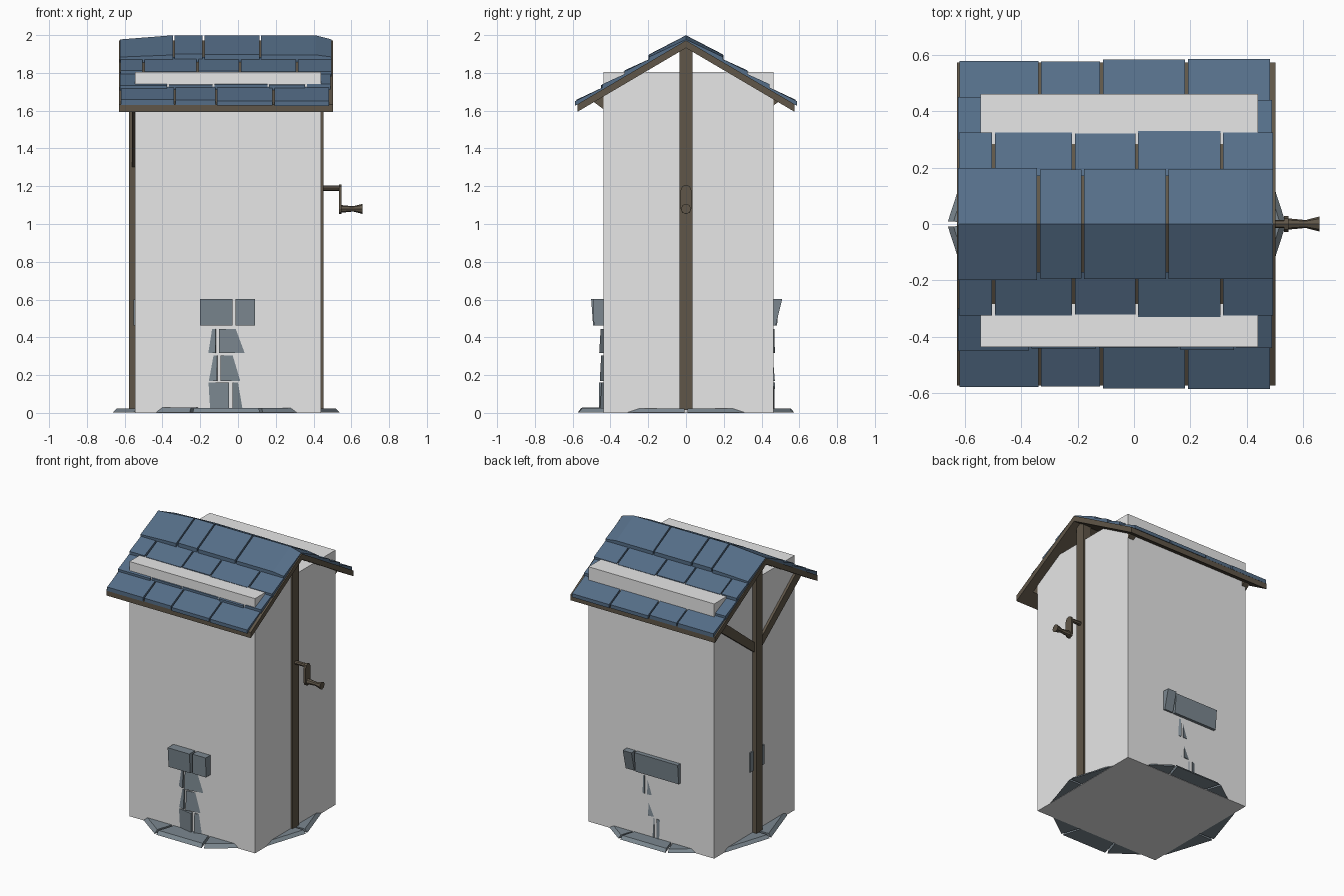
import bpy, bmesh, math, random
from mathutils import Vector

if "Cube" in bpy.data.objects:
    bpy.data.objects.remove(bpy.data.objects["Cube"])

random.seed(4)
CX = -0.062  # centre line of the well


def material(name, rgb):
    m = bpy.data.materials.new(name)
    m.diffuse_color = (*rgb, 1)
    m.use_nodes = True
    m.node_tree.nodes["Principled BSDF"].inputs["Base Color"].default_value = m.diffuse_color
    return m


SLATE = material("blue slate", (0.09, 0.155, 0.245))
WOOD = material("brown wood", (0.115, 0.093, 0.065))
STONE = material("grey stone", (0.20, 0.245, 0.28))
PALE = material("pale grey", (0.8, 0.8, 0.8))


def hexa(bm, pts):
    """Eight corners: four below, then the four above them."""
    v = [bm.verts.new(p) for p in pts]
    for f in ((3, 2, 1, 0), (4, 5, 6, 7), (0, 1, 5, 4), (1, 2, 6, 5), (2, 3, 7, 6), (3, 0, 4, 7)):
        bm.faces.new([v[i] for i in f])


def box(bm, x0, x1, y0, y1, z0, z1):
    hexa(bm, [(x, y, z) for z in (z0, z1) for x, y in ((x0, y0), (x1, y0), (x1, y1), (x0, y1))])


def rod(bm, x0, x1, z, r0, r1, sides=6):
    """Tapered bar along x."""
    rings = [[bm.verts.new((x, r * math.cos(2 * math.pi * i / sides), z + r * math.sin(2 * math.pi * i / sides)))
              for i in range(sides)] for x, r in ((x0, r0), (x1, r1))]
    bm.faces.new(rings[0])
    bm.faces.new(rings[1])
    for i in range(sides):
        j = (i + 1) % sides
        bm.faces.new((rings[0][i], rings[0][j], rings[1][j], rings[1][i]))


def wedge(bm, a0, a1, r0, r1, z0, z1, top=0.0):
    """Straight-sided block of a stone ring."""
    def p(a, r, z):
        return (CX + r * math.cos(a), r * math.sin(a), z)
    hexa(bm, [p(a, r + (d if r == r1 else 0), z) for z, d in ((z0, 0), (z1, top))
              for a, r in ((a0, r0), (a0, r1), (a1, r1), (a1, r0))])


def finish(bm, name, mat):
    bmesh.ops.recalc_face_normals(bm, faces=bm.faces)
    me = bpy.data.meshes.new(name)
    bm.to_mesh(me)
    bm.free()
    me.materials.append(mat)
    ob = bpy.data.objects.new(name, me)
    bpy.context.collection.objects.link(ob)
    return ob


# Large plain box enclosing the well
bm = bmesh.new()
box(bm, -0.545, 0.44, -0.438, 0.463, 0.0, 1.805)
finish(bm, "enclosing_box", PALE)

# Ten-sided ring of ground slabs
bm = bmesh.new()
for i in range(10):
    a0, a1 = math.radians(36 * i + 0.8), math.radians(36 * i + 35.2)
    wedge(bm, a0, a1, 0.38, 0.6, 0.002, 0.022 + 0.006 * random.random(), -0.02)
finish(bm, "ground_slabs", STONE)

# Lower courses of the stone wall
bm = bmesh.new()
for z0, z1, joint, r in ((0.02, 0.16, 273, 0.452), (0.17, 0.305, 265, 0.453), (0.318, 0.445, 264, 0.456)):
    for i in range(12):
        a0, a1 = math.radians(joint + 30 * i + 1.2), math.radians(joint + 30 * i + 28.8)
        grow = 0.012 if math.sin((a0 + a1) / 2) > 0 else 0
        wedge(bm, a0, a1, 0.34, r + grow + random.uniform(0, 0.008), z0, z1, random.uniform(-0.012, 0.004))
finish(bm, "wall_stones", STONE)

# Rim of the wall, with the blocks that stand out front, back and left
bm = bmesh.new()
for i in range(12):
    wedge(bm, math.radians(30 * i + 1), math.radians(30 * i + 29), 0.34, 0.43, 0.462, 0.6)
for x0, x1, y, out in ((-0.2, -0.03, -0.492, -0.01), (-0.014, 0.09, -0.488, -0.003),
                       (-0.28, 0.06, 0.482, 0.012), (0.072, 0.14, 0.475, 0.034)):
    s = math.copysign(0.38, y)
    hexa(bm, [(x0, s, 0.463), (x1, s, 0.463), (x1, y, 0.463), (x0, y, 0.463),
              (x0, s, 0.602), (x1, s, 0.602), (x1, y + out, 0.602), (x0, y + out, 0.602)])
box(bm, -0.553, -0.45, -0.09, 0.07, 0.463, 0.6)
finish(bm, "rim_stones", STONE)

# Posts and diagonal braces at both ends
posts, braces = bmesh.new(), bmesh.new()
for side in (-1, 1):
    xs = sorted((CX + side * 0.452, CX + side * 0.515))
    box(posts, *xs, -0.034, 0.034, 0.015, 1.945)
    x0, x1 = sorted((CX + side * 0.455, CX + side * 0.5))
    for s in (-1, 1):
        hexa(braces, [(x, s * y, z) for x in (x0, x1)
                      for y, z in ((0.03, 1.30), (0.5, 1.655), (0.43, 1.685), (0.03, 1.37))])
finish(posts, "posts", WOOD)
finish(braces, "braces", WOOD)


# Wooden roof boards
def roof(y):
    return 1.972 - 0.588 * abs(y)


bm = bmesh.new()
profile = [(0, roof(0)), (0.575, roof(0.575)), (0.575, roof(0.575) - 0.04), (0, roof(0) - 0.04),
           (-0.575, roof(0.575) - 0.04), (-0.575, roof(0.575))]
ends = [[bm.verts.new((x, y, z)) for y, z in profile] for x in (-0.63, 0.503)]
for e in ends:
    bm.faces.new((e[0], e[1], e[2], e[3]))
    bm.faces.new((e[0], e[3], e[4], e[5]))
for i in range(6):
    j = (i + 1) % 6
    bm.faces.new((ends[0][i], ends[0][j], ends[1][j], ends[1][i]))
finish(bm, "roof_boards", WOOD)

# Overlapping slate rows: upper edge, lower edge, upper lift, lower lift, joints
ROWS = (
    (0.0, 0.195, 0.027, 0.038, (-0.63, -0.34, -0.182, 0.118, 0.41, 0.5)),
    (0.17, 0.328, 0.012, 0.03, (-0.628, -0.5, -0.215, 0.01, 0.312, 0.5)),
    (0.30, 0.447, 0.010, 0.028, (-0.63, -0.37, -0.13, 0.16, 0.36, 0.495)),
    (0.42, 0.583, 0.008, 0.024, (-0.625, -0.335, -0.115, 0.187, 0.488)),
)
bm = bmesh.new()
for row, (ya, yb, la, lb, joints) in enumerate(ROWS):
    for i, (xa, xb) in enumerate(zip(joints, joints[1:])):
        whole = row == 0 and i >= 3
        x0, x1 = xa + (0 if whole and i == 4 else 0.005), xb - (0 if whole and i == 3 else 0.005)
        dy, dz = random.uniform(-0.006, 0.004), random.uniform(-0.003, 0.003)
        if whole:
            dy = dz = 0
        # the ridge dips toward both ends
        drop = [0.022 if row == 0 and (x < -0.6 or x > 0.45) else 0 for x in (x0, x1)]
        for s in (-1, 1):
            y2 = yb + dy
            hexa(bm, [(x0, s * ya, roof(ya) - 0.004), (x1, s * ya, roof(ya) - 0.004),
                      (x1, s * y2, roof(y2) - 0.001), (x0, s * y2, roof(y2) - 0.001),
                      (x0, s * ya, roof(ya) + la - drop[0]), (x1, s * ya, roof(ya) + la - drop[1]),
                      (x1, s * y2, roof(y2) + lb + dz - drop[1] * 0.5),
                      (x0, s * y2, roof(y2) + lb + dz - drop[0] * 0.5)])
finish(bm, "roof_slates", SLATE)

# Axle, crank arm with rounded ends, and flared handle
bm = bmesh.new()
rod(bm, -0.52, 0.54, 1.19, 0.014, 0.014, 8)
arm = [(0.028 * math.cos(math.radians(a)), (1.18 if a <= 180 else 1.08) + 0.028 * math.sin(math.radians(a)))
       for a in (0, 45, 90, 135, 180, 180.1, 225, 270, 315, 360)]
sides = [[bm.verts.new((x, y, z)) for y, z in arm] for x in (0.534, 0.549)]
for loop in sides:
    bm.faces.new(loop)
for i in range(len(arm)):
    j = (i + 1) % len(arm)
    bm.faces.new((sides[0][i], sides[0][j], sides[1][j], sides[1][i]))
rod(bm, 0.549, 0.61, 1.08, 0.02, 0.014, 8)
rod(bm, 0.61, 0.66, 1.08, 0.014, 0.027, 8)
finish(bm, "crank", WOOD)
